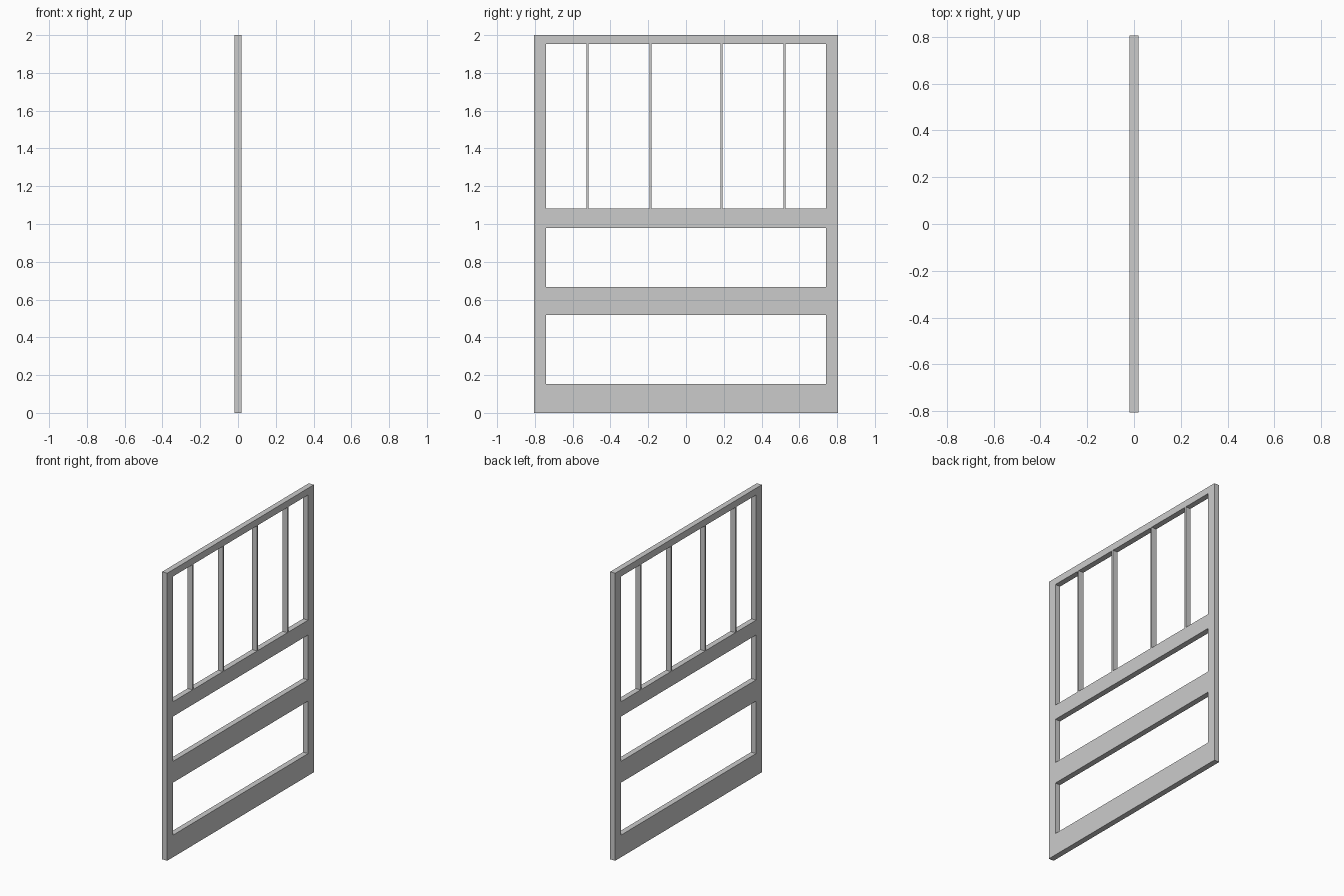
import bpy, bmesh
from mathutils import Matrix, Vector

if "Cube" in bpy.data.objects:
    bpy.data.objects.remove(bpy.data.objects["Cube"])

HALF_W, INNER_W, HALF_T = 0.806, 0.742, 0.0195
BAR_W = 0.012
# Rails from the floor up: (bottom, top)
RAILS = [(0.0, 0.154), (0.519, 0.667), (0.979, 1.082), (1.953, 2.0)]


def add_object(name, bm):
    mesh = bpy.data.meshes.new(name)
    bmesh.ops.recalc_face_normals(bm, faces=bm.faces[:])
    bm.to_mesh(mesh)
    bm.free()
    obj = bpy.data.objects.new(name, mesh)
    bpy.context.collection.objects.link(obj)
    return obj


# Door frame: one solid sheet of stiles and rails with three openings
bm = bmesh.new()
ys = [-HALF_W, -INNER_W, INNER_W, HALF_W]
zs = [z for rail in RAILS for z in rail]
grid = [[bm.verts.new((-HALF_T, y, z)) for z in zs] for y in ys]
for i in range(len(ys) - 1):
    for j in range(len(zs) - 1):
        is_opening = i == 1 and j % 2 == 1
        if not is_opening:
            bm.faces.new((grid[i][j], grid[i + 1][j],
                          grid[i + 1][j + 1], grid[i][j + 1]))
front = bm.faces[:]
back = bmesh.ops.extrude_face_region(bm, geom=front, use_keep_orig=True)["geom"]
bmesh.ops.translate(bm, vec=(2 * HALF_T, 0, 0),
                    verts=[g for g in back if isinstance(g, bmesh.types.BMVert)])
add_object("door_frame", bm)

# Glazing bars: four thin uprights in the top opening
z0, z1 = RAILS[2][1], RAILS[3][0]
for n, y in enumerate((-0.521, -0.188, 0.188, 0.521), 1):
    bm = bmesh.new()
    size = Matrix.Diagonal(Vector((2 * HALF_T, BAR_W, z1 - z0, 1)))
    bmesh.ops.create_cube(
        bm, size=1, matrix=Matrix.Translation((0, y, (z0 + z1) / 2)) @ size)
    add_object(f"glazing_bar_{n}", bm)
